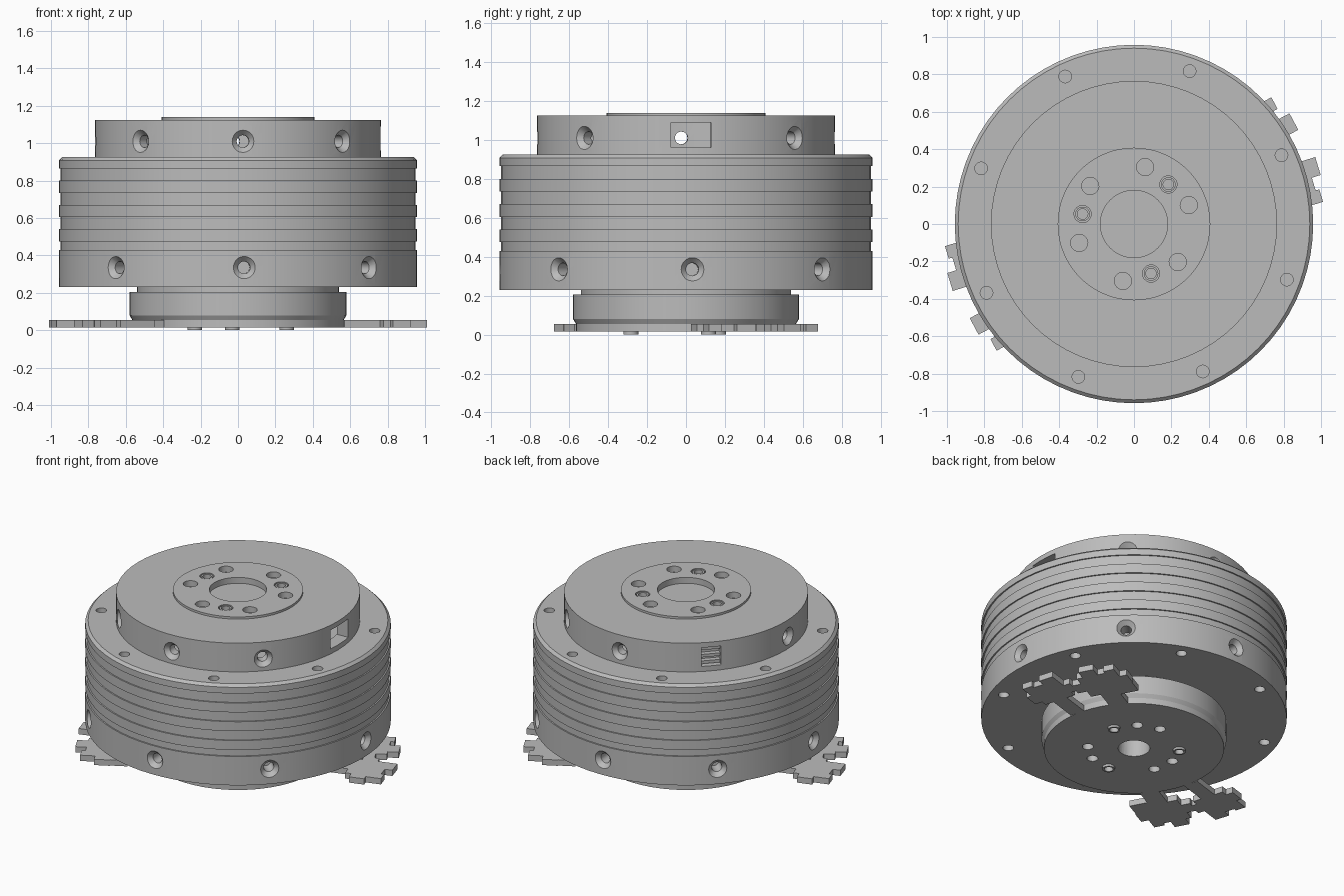
import bpy, bmesh, math
from mathutils import Matrix

old = bpy.data.objects.get("Cube")
if old:
    bpy.data.objects.remove(old, do_unlink=True)

grey = bpy.data.materials.new("machined grey")
grey.use_nodes = True
colour = (0.5, 0.5, 0.5, 1)
grey.diffuse_color = colour
grey.node_tree.nodes["Principled BSDF"].inputs["Base Color"].default_value = colour


def lathe(bm, profile, sides=64, matrix=Matrix()):
    """Add a closed solid of revolution about z."""
    tmp = bmesh.new()
    verts = [tmp.verts.new((r, 0, z)) for r, z in profile]
    edges = [tmp.edges.new(pair) for pair in zip(verts, verts[1:])]
    bmesh.ops.spin(tmp, geom=verts + edges, cent=(0, 0, 0), axis=(0, 0, 1),
                   angle=math.tau, steps=sides, use_duplicate=False)
    bmesh.ops.remove_doubles(tmp, verts=tmp.verts, dist=0.0001)
    bmesh.ops.recalc_face_normals(tmp, faces=tmp.faces)
    bmesh.ops.transform(tmp, matrix=matrix, verts=tmp.verts)
    mesh = bpy.data.meshes.new("lathe part")
    tmp.to_mesh(mesh)
    tmp.free()
    bm.from_mesh(mesh)
    bpy.data.meshes.remove(mesh)


def rod(bm, radius, bottom, top, sides=64, matrix=Matrix()):
    lathe(bm, [(0, bottom), (radius, bottom), (radius, top), (0, top)], sides, matrix)


def box(bm, size, matrix):
    bmesh.ops.create_cube(bm, size=1, matrix=matrix @ Matrix.Diagonal((*size, 1)))


def turn(degrees):
    return Matrix.Rotation(math.radians(degrees), 4, 'Z')


def polar(radius, degrees, z=0):
    return turn(degrees) @ Matrix.Translation((radius, 0, z))


def finish(name, bm):
    mesh = bpy.data.meshes.new(name)
    bm.to_mesh(mesh)
    bm.free()
    obj = bpy.data.objects.new(name, mesh)
    bpy.context.collection.objects.link(obj)
    mesh.materials.append(grey)
    return obj


def activate(obj):
    bpy.ops.object.select_all(action='DESELECT')
    obj.select_set(True)
    bpy.context.view_layer.objects.active = obj


def modify(target, bm, operation='DIFFERENCE'):
    helper = finish("helper", bm)
    helper.hide_render = True
    mod = target.modifiers.new("boolean", 'BOOLEAN')
    mod.operation, mod.solver, mod.object = operation, 'EXACT', helper
    activate(target)
    bpy.ops.object.modifier_apply(modifier=mod.name)
    bpy.data.objects.remove(helper, do_unlink=True)


def smooth(obj):
    activate(obj)
    bpy.ops.object.shade_smooth_by_angle(angle=math.radians(30))


def countersink(bm, radius, degrees, z, depth):
    """Radial screw hole with a conical mouth."""
    place = polar(radius, degrees, z) @ Matrix.Rotation(math.pi / 2, 4, 'Y')
    lathe(bm, [(0, -depth), (0.033, -depth), (0.033, -0.03), (0.066, 0.006),
               (0.066, 0.04), (0, 0.04)], 20, place)


# Ribbed drum: shallow grooves between wide bands
R, G = 0.958, 0.949
profile = [(0, 0.23), (R, 0.23)]
for low, high in ((0.43, 0.475), (0.54, 0.605), (0.67, 0.735), (0.80, 0.865)):
    profile += [(R, low), (G, low), (G, high), (R, high)]
profile += [(R, 0.908), (0.94, 0.925), (0, 0.925)]
bm = bmesh.new()
lathe(bm, profile, 72)
drum = finish("ribbed_drum", bm)
bm = bmesh.new()
for k in range(8):
    countersink(bm, R, 2 + 45 * k, 0.335, 0.12)
    for bottom, top in ((0.2, 0.3), (0.83, 0.95)):
        rod(bm, 0.034, bottom, top, 16, polar(0.87, 25 + 45 * k))
modify(drum, bm)
smooth(drum)

# Upper housing with raised centre disc and hollow interior
bm = bmesh.new()
lathe(bm, [(0, 0.92), (0.765, 0.92), (0.765, 1.124), (0.408, 1.124),
           (0.408, 1.139), (0, 1.139)])
housing = finish("upper_housing", bm)
bm = bmesh.new()
rod(bm, 0.68, 0.945, 1.09)
modify(housing, bm)
bm = bmesh.new()
rod(bm, 0.18, 1.098, 1.2, 40)
for k in range(8):
    if k not in (0, 3):
        countersink(bm, 0.765, 2 + 45 * k, 1.01, 0.12)
box(bm, (0.2, 0.205, 0.13), polar(0.745, 2, 1.025))
box(bm, (0.2, 0.125, 0.13), polar(0.745, 137, 1.025))
for k in range(3):
    for radius, angle in ((0.31, 19), (0.28, 49), (0.31, 79)):
        rod(bm, 0.046, 1.1, 1.2, 20, polar(radius, angle + 120 * k))
modify(housing, bm)
smooth(housing)

# Connector ribs behind the small window
bm = bmesh.new()
for z in (0.975, 1.02, 1.07):
    box(bm, (0.05, 0.13, 0.02), polar(0.71, 137, z))
box(bm, (0.02, 0.13, 0.14), polar(0.69, 137, 1.02))
finish("connector_ribs", bm)

# Dowel sleeves in the top disc and under the base
bm = bmesh.new()
for k in range(3):
    for radius, angle, low, high in ((0.28, 49, 1.1, 1.136), (0.285, 24, 0, 0.05)):
        lathe(bm, [(0.028, low), (0.039, low), (0.039, high), (0.028, high),
                   (0.028, low)], 20, polar(radius, angle + 120 * k))
smooth(finish("dowel_sleeves", bm))

# Base flange and its neck
bm = bmesh.new()
lathe(bm, [(0, 0.015), (0.565, 0.015), (0.565, 0.055), (0.58, 0.08), (0.58, 0.205),
           (0.54, 0.205), (0.54, 0.235), (0, 0.235)])
base = finish("base_flange", bm)
bm = bmesh.new()
rod(bm, 0.1, -0.1, 0.15, 32)
for k in range(3):
    for radius, angle, size in ((0.285, 24, 0.04), (0.29, 54, 0.035), (0.29, 84, 0.035)):
        rod(bm, size, -0.1, 0.06, 20, polar(radius, angle + 120 * k))
modify(base, bm)
smooth(base)

# Toothed foot plates: rectangles (x, y, length, width) in each lobe's own frame
lobes = {
    "inner": (Matrix.Translation((0.85, 0.20, 0.035)) @ turn(17),
              ((0, 0, 0.22, 0.22), (0.08, 0.066, 0.16, 0.10), (0.07, -0.09, 0.12, 0.07),
               (-0.02, 0, 0.10, 0.32), (-0.18, 0.0, 0.26, 0.10))),
    "outer": (Matrix.Translation((0.67, 0.49, 0.035)) @ turn(28),
              ((0, 0, 0.24, 0.25), (0.10, -0.036, 0.18, 0.10), (0.08, 0.10, 0.13, 0.07),
               (0.0, 0.0, 0.10, 0.37), (-0.10, 0.12, 0.12, 0.12),
               (-0.18, 0.0, 0.20, 0.12))),
}
for side, half in (("left", 0), ("right", 180)):
    for kind, (place, rects) in lobes.items():
        plate = None
        for x, y, length, width in rects:
            bm = bmesh.new()
            box(bm, (length, width, 0.04),
                turn(half) @ place @ Matrix.Translation((x, y, 0)))
            if plate:
                modify(plate, bm, 'UNION')
            else:
                plate = finish(f"{side}_{kind}_foot_plate", bm)
